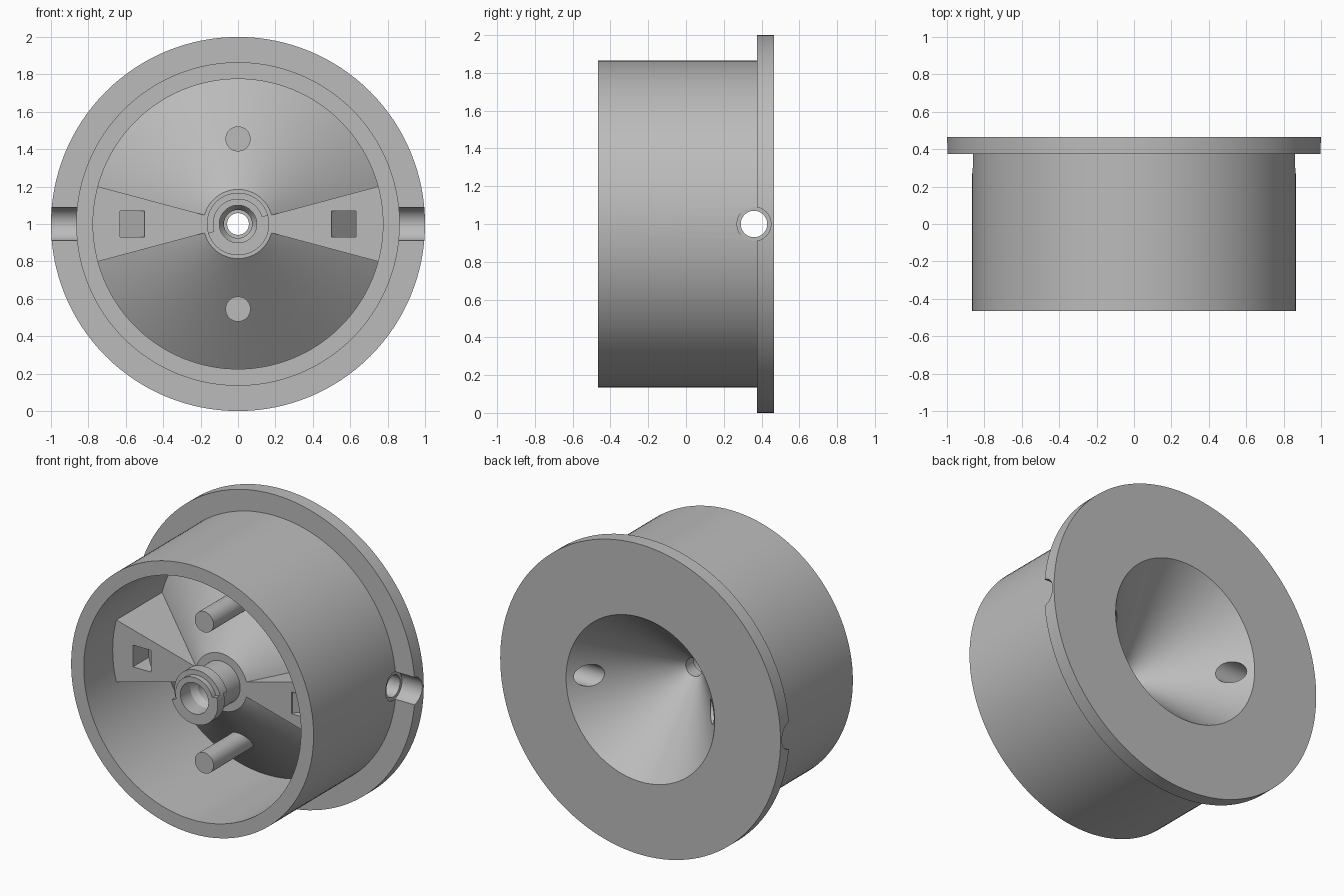
import bpy, bmesh, math
from mathutils import Matrix, Vector

if "Cube" in bpy.data.objects:
    bpy.data.objects.remove(bpy.data.objects["Cube"])

grey = bpy.data.materials.new("plain grey")
grey.diffuse_color = (0.5, 0.5, 0.5, 1)
grey.use_nodes = True
grey.node_tree.nodes["Principled BSDF"].inputs["Base Color"].default_value = grey.diffuse_color


def finish(bm, name):
    bmesh.ops.recalc_face_normals(bm, faces=bm.faces)
    me = bpy.data.meshes.new(name)
    bm.to_mesh(me)
    bm.free()
    ob = bpy.data.objects.new(name, me)
    bpy.context.collection.objects.link(ob)
    me.materials.append(grey)
    return ob


def lathe(name, profile, start=0.0, sweep=360.0, n=128):
    """Turn a closed (radius, y) profile about the y axis at z = 1; angle from +x."""
    bm = bmesh.new()
    full = sweep >= 360
    rings = []
    for i in range(n if full else n + 1):
        a = math.radians(start + sweep * i / n)
        rings.append([bm.verts.new((r * math.cos(a), y, 1 + r * math.sin(a)))
                      for r, y in profile])
    k = len(profile)
    for i in range(n):
        p, q = rings[i], rings[(i + 1) % len(rings)]
        for j in range(k):
            bm.faces.new((p[j], p[(j + 1) % k], q[(j + 1) % k], q[j]))
    if not full:
        bm.faces.new(rings[0])
        bm.faces.new(rings[-1])
    return finish(bm, name)


def rod(name, start, end, radius, n=48):
    start, end = Vector(start), Vector(end)
    d = end - start
    bm = bmesh.new()
    bmesh.ops.create_cone(bm, cap_ends=True, segments=n, radius1=radius, radius2=radius,
                          depth=d.length,
                          matrix=Matrix.Translation((start + end) / 2)
                          @ d.to_track_quat('Z', 'Y').to_matrix().to_4x4())
    return finish(bm, name)


def prism(name, outline, z0, z1):
    """Extrude an (x, y) outline between two heights."""
    bm = bmesh.new()
    lo = [bm.verts.new((x, y, z0)) for x, y in outline]
    hi = [bm.verts.new((x, y, z1)) for x, y in outline]
    bm.faces.new(lo)
    bm.faces.new(hi)
    for i in range(len(lo)):
        j = (i + 1) % len(lo)
        bm.faces.new((lo[i], lo[j], hi[j], hi[i]))
    return finish(bm, name)


# Flanged cup with funnel floor and hollow central tube
housing = lathe("housing", [
    (0.865, -0.465), (0.865, 0.375), (1.0, 0.375), (1.0, 0.465), (0.53, 0.465),
    (0.058, -0.08), (0.058, -0.16), (0.075, -0.16), (0.075, -0.30), (0.10, -0.34),
    (0.10, -0.445), (0.135, -0.445), (0.135, -0.17), (0.185, -0.17),
    (0.775, 0.295), (0.775, -0.465)])

adds, cuts = [], []

# Flat-topped wedges, left and right of the tube
for side, mid in (("right", 0), ("left", 180)):
    adds.append(lathe(side + "_wedge",
                      [(0.16, -0.17), (0.80, -0.17), (0.80, 0.36), (0.16, -0.13)],
                      mid - 15, 30, 12))

# Locating pins above and below the tube
for side, z in (("upper", 1.455), ("lower", 0.545)):
    adds.append(rod(side + "_pin", (0, -0.345, z), (0, 0.15, z), 0.067))

# Stepped collar at the tube tip
adds.append(lathe("front_half_collar", [(0.12, -0.445), (0.167, -0.445), (0.167, -0.375),
                                        (0.12, -0.375)], 197, 180, 48))
adds.append(lathe("rear_half_collar", [(0.12, -0.41), (0.167, -0.41), (0.167, -0.34),
                                       (0.12, -0.34)], 17, 180, 48))

# Side holes, wider rim grooves and ramped square pockets
for s in (-1, 1):
    cuts.append(rod("side_hole_cutter", (s * 0.2, 0.36, 1), (s * 1.1, 0.36, 1), 0.07))
    cuts.append(rod("rim_groove_cutter", (s * 0.855, 0.36, 1), (s * 1.1, 0.36, 1), 0.09))
    cuts.append(prism("pocket_cutter", [(s * 0.50, -0.25), (s * 0.63, -0.25),
                                        (s * 0.63, -0.01), (s * 0.50, -0.16)], 0.93, 1.07))

# Merge everything into one solid
for group, op in ((adds, 'UNION'), (cuts, 'DIFFERENCE')):
    for ob in group:
        m = housing.modifiers.new(ob.name, 'BOOLEAN')
        m.operation, m.solver, m.object = op, 'EXACT', ob
dg = bpy.context.evaluated_depsgraph_get()
solid = bpy.data.meshes.new_from_object(housing.evaluated_get(dg))
housing.modifiers.clear()
housing.data = solid
for ob in adds + cuts:
    bpy.data.objects.remove(ob)

bpy.context.view_layer.objects.active = housing
housing.select_set(True)
bpy.ops.object.shade_smooth_by_angle(angle=math.radians(30))
